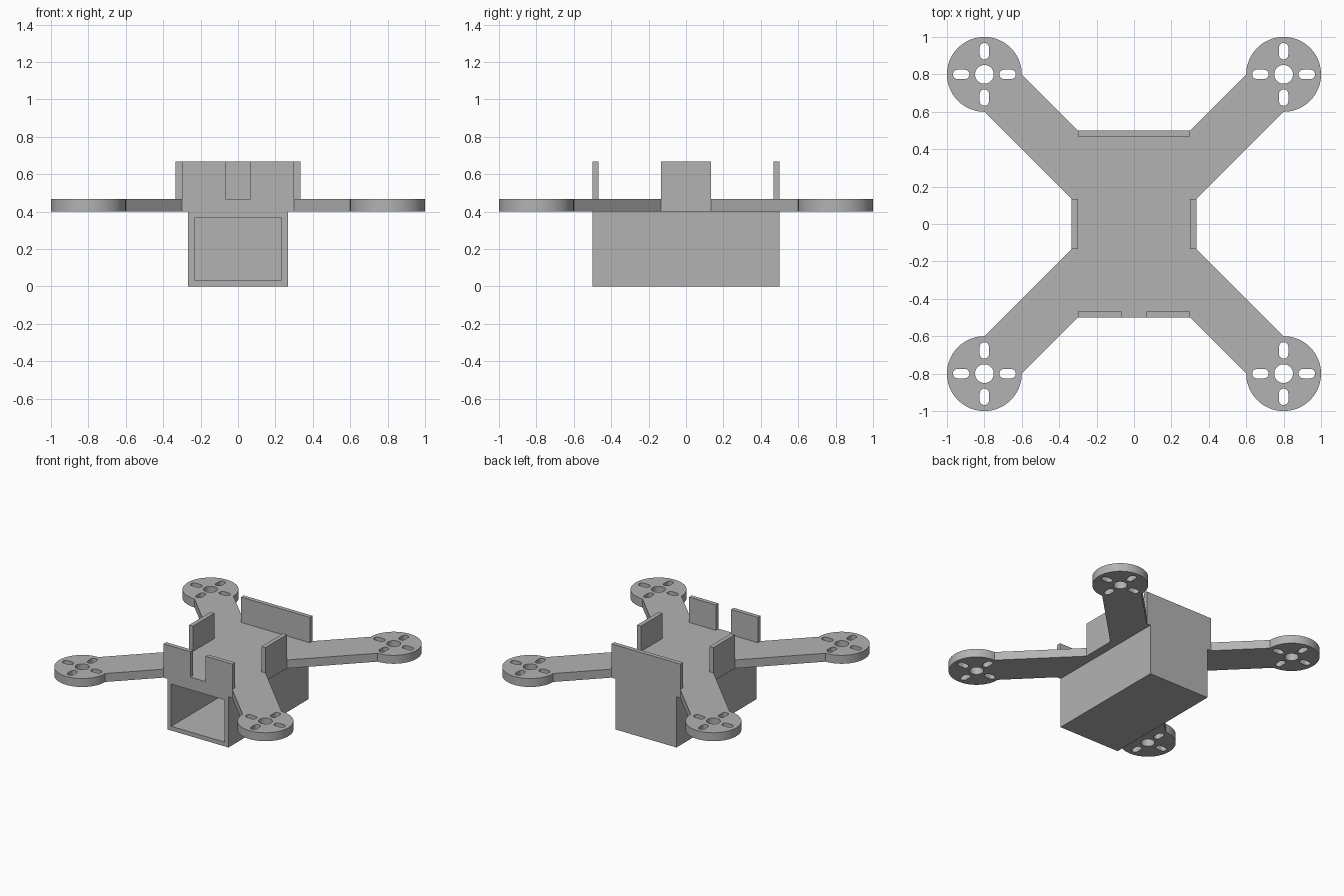
import bpy, bmesh, math
from mathutils import Matrix, Vector

if "Cube" in bpy.data.objects:
    bpy.data.objects.remove(bpy.data.objects["Cube"], do_unlink=True)

# Main dimensions
T = 1 / 30              # wall thickness
DECK_Z = 0.4            # underside of the frame plate
DECK_TOP = DECK_Z + 2 * T
WALL_TOP = DECK_TOP + 0.2
HALF_X, HALF_Y = 0.3, 0.5
MOTOR, MOTOR_R = 0.8, 0.2

grey = bpy.data.materials.new("plain grey")
grey.use_nodes = True
colour = (0.45, 0.45, 0.45, 1)
grey.diffuse_color = colour
grey.node_tree.nodes["Principled BSDF"].inputs["Base Color"].default_value = colour


def add_object(name, mesh):
    mesh.materials.clear()
    mesh.materials.append(grey)
    obj = bpy.data.objects.new(name, mesh)
    bpy.context.collection.objects.link(obj)
    return obj


def box_bmesh(low, high):
    low, high = Vector(low), Vector(high)
    bm = bmesh.new()
    bmesh.ops.create_cube(bm, size=1)
    size = high - low
    for v in bm.verts:
        v.co = Vector(v.co[i] * size[i] for i in range(3)) + (low + high) / 2
    return bm


def finish(name, bm):
    mesh = bpy.data.meshes.new(name)
    bm.to_mesh(mesh)
    bm.free()
    return add_object(name, mesh)


def arc(cx, cy, r, start, end, steps):
    angles = [math.radians(start + (end - start) * i / steps) for i in range(steps + 1)]
    return [(cx + r * math.cos(a), cy + r * math.sin(a)) for a in angles]


def slot(cx, cy, turn):
    # Rounded slot, set out from the motor centre in direction turn
    r, near, far = 0.025, 0.105, 0.143
    pts = arc(far, 0, r, -90, 90, 12) + arc(near, 0, r, 90, 270, 12)
    c, s = math.cos(turn), math.sin(turn)
    return [(cx + x * c - y * s, cy + x * s + y * c) for x, y in pts]


# Frame plate outline: one quarter, mirrored around
quarter = [(HALF_X + T, 4 * T)] + arc(MOTOR, MOTOR, MOTOR_R, -90, 180, 60) + [(HALF_X, HALF_Y)]
outline = list(quarter)
outline += [(-x, y) for x, y in reversed(quarter)]
outline += [(-x, -y) for x, y in quarter]
outline += [(x, -y) for x, y in reversed(quarter)]
loops = [outline]

# Motor mount holes
for sx in (-1, 1):
    for sy in (-1, 1):
        cx, cy = sx * MOTOR, sy * MOTOR
        loops.append(arc(cx, cy, 0.05, 0, 360, 40)[:-1])
        loops += [slot(cx, cy, k * math.pi / 2) for k in range(4)]

# Fill the loops and give the plate its thickness
curve = bpy.data.curves.new("plate_profile", "CURVE")
curve.dimensions = "2D"
curve.fill_mode = "BOTH"
curve.extrude = T
for loop in loops:
    spline = curve.splines.new("POLY")
    spline.points.add(len(loop) - 1)
    for point, (x, y) in zip(spline.points, loop):
        point.co = (x, y, 0, 1)
    spline.use_cyclic_u = True
profile = bpy.data.objects.new("plate_profile", curve)
bpy.context.collection.objects.link(profile)
bpy.context.view_layer.update()
graph = bpy.context.evaluated_depsgraph_get()
plate_mesh = bpy.data.meshes.new_from_object(profile.evaluated_get(graph))
bpy.data.objects.remove(profile, do_unlink=True)

bm = bmesh.new()
bm.from_mesh(plate_mesh)
bmesh.ops.remove_doubles(bm, verts=bm.verts, dist=0.0001)
bmesh.ops.recalc_face_normals(bm, faces=bm.faces)
bmesh.ops.transform(bm, matrix=Matrix.Translation((0, 0, DECK_Z + T)), verts=bm.verts)
plate = finish("frame_plate", bm)
bpy.ops.object.select_all(action="DESELECT")
plate.select_set(True)
bpy.context.view_layer.objects.active = plate
bpy.ops.object.shade_smooth_by_angle(angle=math.radians(30))

# Battery box, open at the front
bm = box_bmesh((-8 * T, -HALF_Y, 0), (8 * T, HALF_Y, DECK_Z))
bm.normal_update()
front = [f for f in bm.faces if f.normal.y < -0.9]
bmesh.ops.inset_individual(bm, faces=front, thickness=T, use_even_offset=True)
moved = bmesh.ops.extrude_discrete_faces(bm, faces=front)["faces"]
bmesh.ops.translate(bm, vec=(0, 2 * HALF_Y - T, 0), verts=list({v for f in moved for v in f.verts}))
finish("battery_box", bm)

# Upright walls on the deck
finish("back_wall", box_bmesh((-HALF_X, HALF_Y - T, DECK_TOP), (HALF_X, HALF_Y, WALL_TOP)))
for side, s in (("left", 1), ("right", -1)):
    xs = sorted((s * 2 * T, s * HALF_X))
    finish(side + "_front_wall",
           box_bmesh((xs[0], -HALF_Y, DECK_TOP), (xs[1], T - HALF_Y, WALL_TOP)))
    xs = sorted((s * HALF_X, s * (HALF_X + T)))
    finish(side + "_side_wall",
           box_bmesh((xs[0], -4 * T, DECK_TOP), (xs[1], 4 * T, WALL_TOP)))
